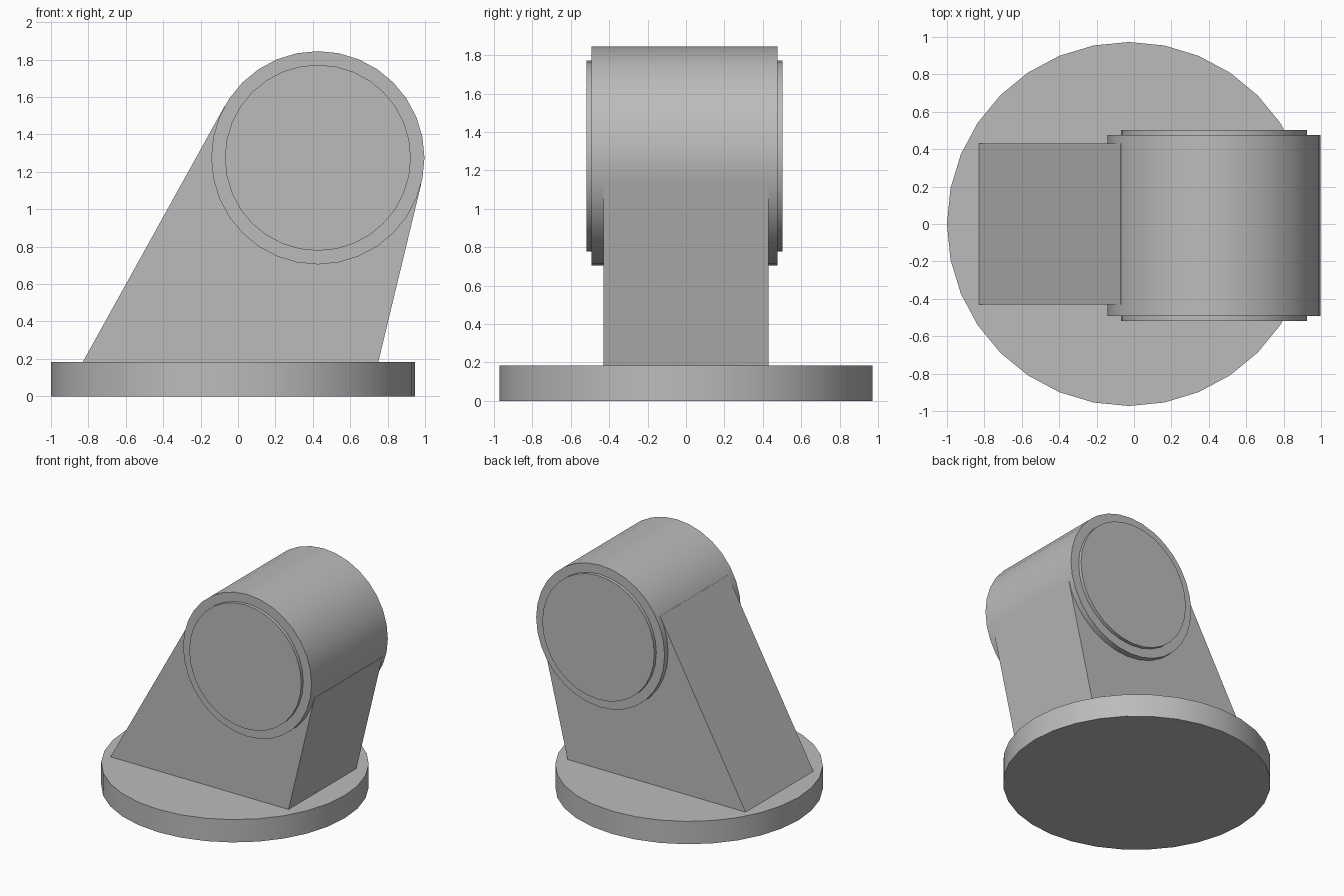
import bpy
import math

cube = bpy.data.objects.get("Cube")
if cube:
    bpy.data.objects.remove(cube, do_unlink=True)

grey = bpy.data.materials.new("plain grey")
grey.use_nodes = True
colour = (0.5, 0.5, 0.5, 1)
grey.diffuse_color = colour
grey.node_tree.nodes["Principled BSDF"].inputs["Base Color"].default_value = colour


def disc(name, radius, depth, location, tilt=0.0):
    """Short cylinder with smooth sides and crisp rims."""
    bpy.ops.mesh.primitive_cylinder_add(vertices=32, radius=radius, depth=depth,
                                        location=location, rotation=(tilt, 0, 0))
    obj = bpy.context.object
    obj.name = name
    obj.data.materials.append(grey)
    bpy.ops.object.shade_smooth_by_angle(angle=math.radians(30))
    return obj


def slab(name, profile, y_front, y_back):
    """Extrude an x-z outline from front to back."""
    n = len(profile)
    verts = [(x, y, z) for y in (y_front, y_back) for x, z in profile]
    faces = [tuple(range(n)), tuple(reversed(range(n, 2 * n)))]
    faces += [(i, i + n, (i + 1) % n + n, (i + 1) % n) for i in range(n)]
    mesh = bpy.data.meshes.new(name)
    mesh.from_pydata(verts, [], faces)
    mesh.materials.append(grey)
    obj = bpy.data.objects.new(name, mesh)
    bpy.context.collection.objects.link(obj)
    return obj


BASE_TOP = 0.183
DRUM_X, DRUM_Z, DRUM_R = 0.427, 1.275, 0.57
DRUM_Y = -0.008

# Round foot plate
disc("base_plate", 0.973, BASE_TOP, (-0.027, 0, BASE_TOP / 2))

# Leaning support, its sides meeting the drum tangentially
tangents = [(DRUM_X + DRUM_R * math.cos(math.radians(a)),
             DRUM_Z + DRUM_R * math.sin(math.radians(a))) for a in (-14, 151)]
outline = [(-0.83, BASE_TOP), (0.75, BASE_TOP), *tangents]
slab("support", outline, -0.43, 0.43)

# Horizontal drum with a slightly raised cap at each end
quarter = math.pi / 2
disc("drum", DRUM_R, 0.967, (DRUM_X, DRUM_Y, DRUM_Z), quarter)
for side, name in ((-1, "front_cap"), (1, "back_cap")):
    disc(name, 0.497, 0.06, (DRUM_X, DRUM_Y + side * 0.48, DRUM_Z), quarter)
